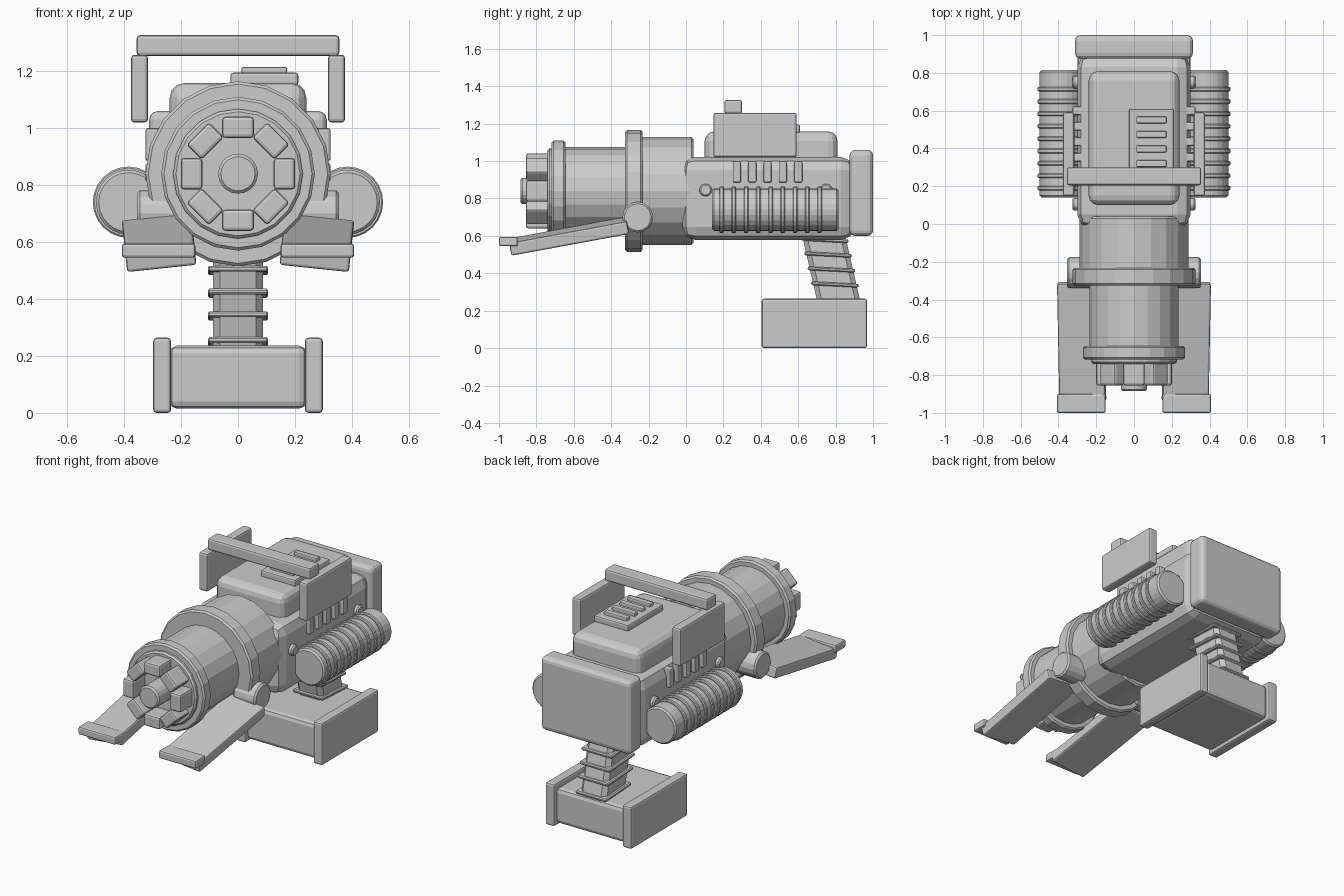
import bpy, bmesh
from math import radians, cos, sin, pi
from mathutils import Matrix, Vector

if "Cube" in bpy.data.objects:
    bpy.data.objects.remove(bpy.data.objects["Cube"])

GREY = (0.6, 0.6, 0.6, 1)
mat = bpy.data.materials.new("plain_grey")
mat.use_nodes = True
mat.diffuse_color = GREY
mat.node_tree.nodes["Principled BSDF"].inputs["Base Color"].default_value = GREY


def add(name, bm, loc, rot=None, bevel=0.0, segs=1):
    bmesh.ops.recalc_face_normals(bm, faces=bm.faces)
    me = bpy.data.meshes.new(name)
    bm.to_mesh(me)
    bm.free()
    me.materials.append(mat)
    ob = bpy.data.objects.new(name, me)
    ob.location = loc
    if rot:
        ob.rotation_euler = rot
    bpy.context.collection.objects.link(ob)
    if bevel:
        mod = ob.modifiers.new("Bevel", 'BEVEL')
        mod.width, mod.segments = bevel, segs
        mod.limit_method, mod.angle_limit = 'ANGLE', radians(40)
    return ob


def box(name, x, y, z, bevel=0.01, segs=2):
    """Box from (min, max) ranges."""
    bm = bmesh.new()
    bmesh.ops.create_cube(bm, size=1)
    bmesh.ops.scale(bm, vec=(x[1] - x[0], y[1] - y[0], z[1] - z[0]), verts=bm.verts)
    return add(name, bm, [(a + b) / 2 for a, b in (x, y, z)], None, bevel, segs)


def side_range(s, a, b):
    return sorted((s * a, s * b))


def cylinder(name, axis, start, end, r, centre, sides=20, bevel=0.01):
    """Cylinder along x or y; centre gives the two other coordinates."""
    bm = bmesh.new()
    bmesh.ops.create_cone(bm, cap_ends=True, segments=sides, radius1=r, radius2=r,
                          depth=abs(end - start))
    mid = (start + end) / 2
    if axis == 'X':
        turn, loc = Matrix.Rotation(pi / 2, 3, 'Y'), (mid, *centre)
    else:
        turn, loc = Matrix.Rotation(pi / 2, 3, 'X'), (centre[0], mid, centre[1])
    bmesh.ops.rotate(bm, matrix=turn, verts=bm.verts)
    return add(name, bm, loc, None, bevel)


# Main body, back plate and raised cover
box("main_body", (-.3, .3), (-.02, .9), (.578, 1.022), .07, 2)
box("back_plate", (-.312, .312), (.875, 1), (.6, 1.06), .03, 3)
box("top_cover", (-.24, .24), (.1, .81), (.95, 1.158), .05, 3)
box("vent_plate", (-.027, .212), (.26, .61), (1.15, 1.195), .01)
for i in range(4):
    y = .32 + i * .077
    box("vent_slat", (.012, .172), (y - .018, y + .018), (1.18, 1.215), .006)

# Barrel sections
AXIS = (0, .84)
cylinder("barrel_rear", 'Y', -.26, .04, .288, AXIS)
cylinder("barrel_collar", 'Y', -.325, -.232, .325, AXIS)
cylinder("barrel_middle", 'Y', -.7, -.3, .235, AXIS)
cylinder("muzzle_ring", 'Y', -.718, -.645, .27, AXIS)
cylinder("muzzle_flange", 'Y', -.74, -.7, .228, AXIS)
cylinder("muzzle_core", 'Y', -.885, -.72, .07, AXIS)

# Eight blocks around the muzzle
for i in range(8):
    a = i * pi / 4
    bm = bmesh.new()
    bmesh.ops.create_cube(bm, size=1)
    bmesh.ops.scale(bm, vec=(.112, .13, .075), verts=bm.verts)
    add("muzzle_block", bm, (.163 * sin(a), -.79, .84 + .163 * cos(a)), (0, a, 0), .012, 2)

for s in (-1, 1):
    # Ribbed side tanks with brackets and bolts
    tank = (s * .385, .74)
    cylinder("side_tank", 'Y', .14, .815, .114, tank, 24)
    for i in range(9):
        y = .19 + i * .0655
        cylinder("tank_rib", 'Y', y - .012, y + .012, .125, tank, 24, .005)
    box("tank_bracket", side_range(s, .27, .355), (.2, .75), (.68, .78), .012)
    for y, z in ((.105, .845), (.75, .845)):
        cylinder("side_bolt", 'X', s * .27, s * .325, .036, (y, z), 8, .008)

    # Side louvers
    for i in range(5):
        y = .272 + i * .082
        box("side_louver", side_range(s, .27, .325), (y - .022, y + .022), (.885, 1), .008)

    # Top guard plates
    box("guard_plate", side_range(s, .316, .376), (.147, .592), (1.02, 1.258), .012)

    # Folding feet: pivot, sloping plate and front lip
    cylinder("foot_pivot", 'X', s * .2, s * .355, .082, (-.258, .70), 16)
    bm = bmesh.new()
    bmesh.ops.create_cube(bm, size=1)
    bmesh.ops.scale(bm, vec=(.245, .64, .07), verts=bm.verts)
    add("foot_plate", bm, (s * .277, -.625, .598), (radians(10.5), s * radians(6), 0), .01, 2)
    box("foot_lip", side_range(s, .15, .408), (-1, -.9), (.545, .595), .01)

    # Magazine end plates
    box("magazine_end", side_range(s, .235, .298), (.405, .968), (0, .264), .012)

# Guard crossbar
box("guard_bar", (-.356, .356), (.205, .3), (1.254, 1.327), .012)

# Magazine
box("magazine", (-.24, .24), (.425, .95), (.015, .236), .025, 2)

# Slanted grip with ribs
SLANT = .23
grip = box("grip", (-.088, .088), (.665, .895), (.2, .62), .025, 1)
for v in grip.data.vertices:
    v.co.y -= v.co.z * SLANT
for z in (.578, .5, .42, .34, .25):
    y = .78 - (z - .41) * SLANT
    rib = box("grip_rib", (-.106, .106), (y - .127, y + .127), (z - .01, z + .01), .006, 1)
    rib.rotation_euler.x = radians(-3)
